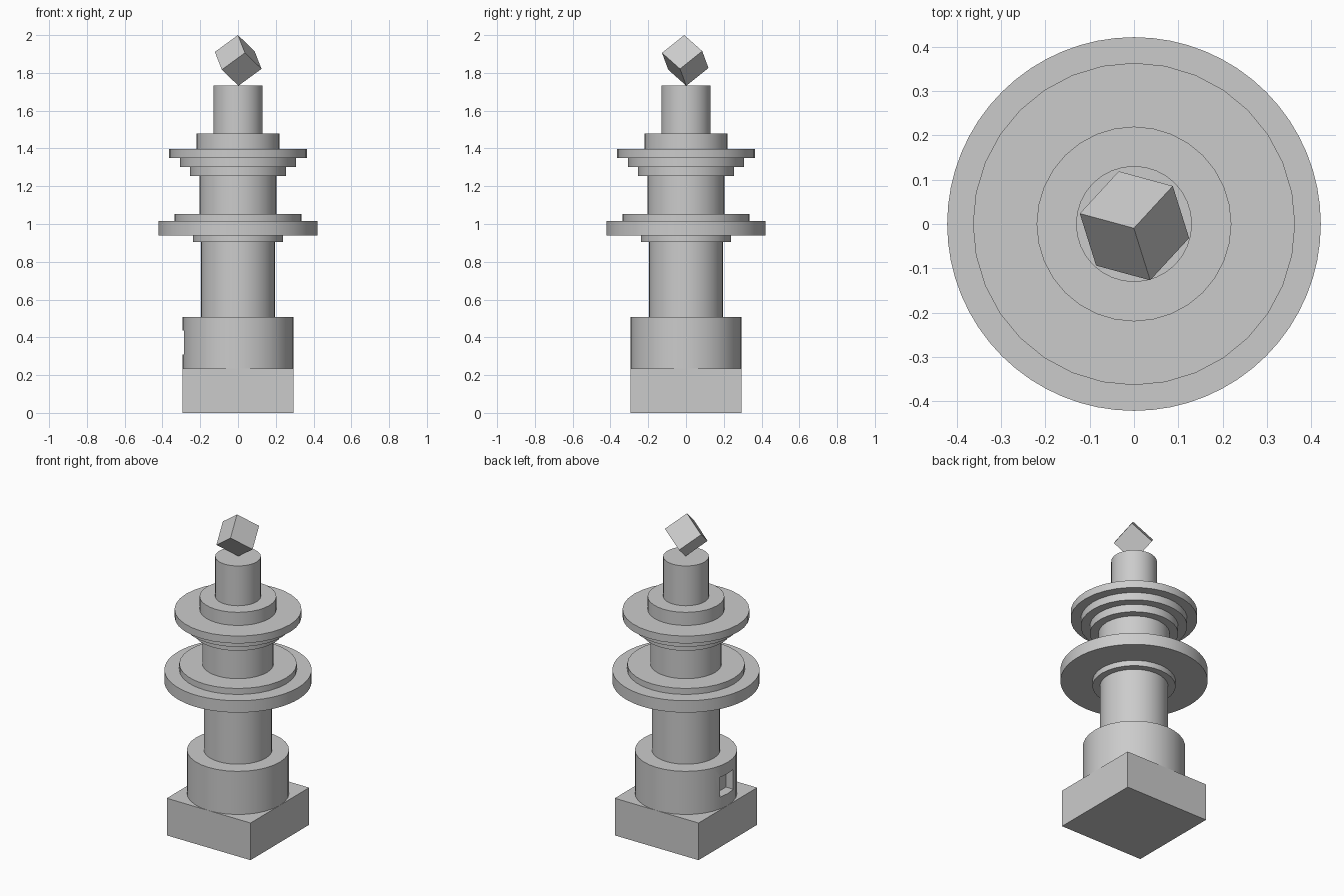
import bpy
from math import radians
from mathutils import Matrix, Vector

if "Cube" in bpy.data.objects:
    bpy.data.objects.remove(bpy.data.objects["Cube"], do_unlink=True)

# One stone colour
stone = bpy.data.materials.new("grey_stone")
stone.use_nodes = True
colour = (0.6, 0.6, 0.6, 1)
stone.diffuse_color = colour
stone.node_tree.nodes["Principled BSDF"].inputs["Base Color"].default_value = colour


def finish(name):
    obj = bpy.context.object
    obj.name = name
    obj.data.materials.append(stone)
    return obj


def box(name, size, centre):
    bpy.ops.mesh.primitive_cube_add(size=1, location=centre)
    obj = finish(name)
    obj.scale = size
    return obj


def drum(name, radius, bottom, top, sides=32):
    bpy.ops.mesh.primitive_cylinder_add(vertices=sides, radius=radius, depth=top - bottom,
                                        location=(0, 0, (bottom + top) / 2))
    obj = finish(name)
    bpy.ops.object.shade_smooth_by_angle(angle=radians(30))
    return obj


# Square plinth
box("plinth", (0.586, 0.586, 0.235), (0, 0, 0.1175))

# Stacked round tiers: name, radius, top height, sides
tiers = [
    ("base_drum", 0.293, 0.508, 32),
    ("lower_column", 0.196, 0.905, 32),
    ("lower_collar", 0.238, 0.94, 32),
    ("lower_balcony", 0.422, 1.015, 64),
    ("balcony_step", 0.337, 1.053, 32),
    ("upper_column", 0.205, 1.253, 32),
    ("small_flare", 0.254, 1.302, 32),
    ("middle_flare", 0.306, 1.35, 32),
    ("upper_balcony", 0.364, 1.397, 32),
    ("turret_foot", 0.22, 1.48, 32),
    ("turret", 0.131, 1.732, 32),
]
bottom = 0.235
parts = {}
for name, radius, top, sides in tiers:
    parts[name] = drum(name, radius, bottom, top, sides)
    bottom = top

# Square window recess in the side of the base drum
cutter = box("window_cutter", (0.2, 0.13, 0.126), (-0.334, 0, 0.373))
cutter.hide_render = True
cutter.hide_viewport = True
cutter.display_type = 'WIRE'
cut = parts["base_drum"].modifiers.new("window", 'BOOLEAN')
cut.object = cutter
cut.operation = 'DIFFERENCE'
cut.solver = 'EXACT'

# Cube balanced on one corner
edge_a = Vector((-0.036, 0.115, 0.092)).normalized()
edge_b = Vector((-0.09, -0.097, 0.087))
edge_c = edge_a.cross(edge_b).normalized()
edge_b = edge_c.cross(edge_a)
finial = box("finial_cube", (1, 1, 1), (0, 0, 0))
turn = Matrix((edge_a, edge_b, edge_c)).transposed().to_4x4()
finial.matrix_world = Matrix.Translation((0.001, -0.004, 1.866)) @ turn @ Matrix.Scale(0.155, 4)
